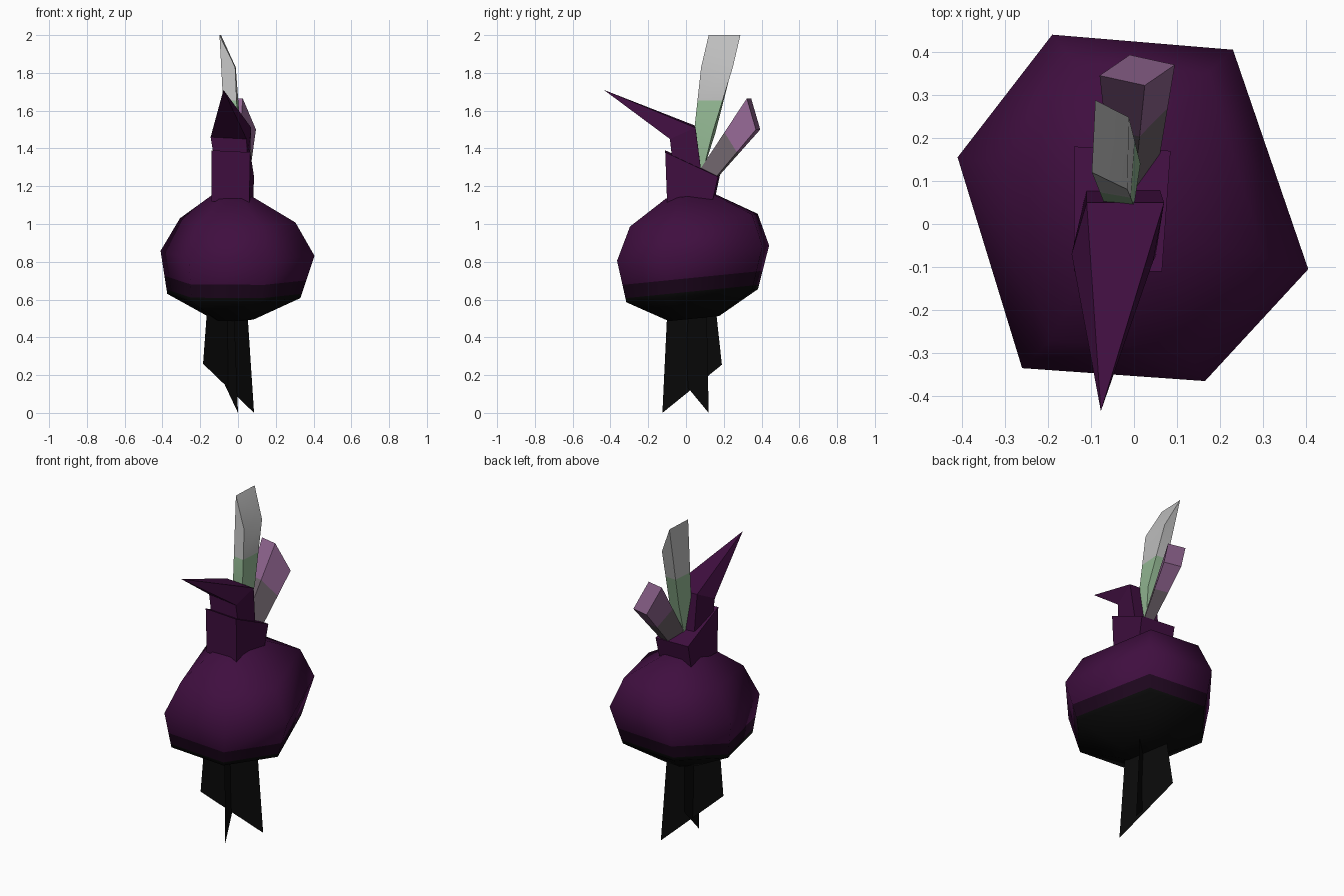
import bpy, bmesh, math
from mathutils import Vector

cube = bpy.data.objects.get("Cube")
if cube:
    bpy.data.objects.remove(cube, do_unlink=True)


def material(name, rgb):
    m = bpy.data.materials.new(name)
    m.use_nodes = True
    m.diffuse_color = (*rgb, 1)
    m.node_tree.nodes["Principled BSDF"].inputs["Base Color"].default_value = (*rgb, 1)
    return m


purple = material("deep purple", (0.05, 0.0045, 0.05))
dusk = material("dark purple", (0.013, 0.002, 0.013))
black = material("root black", (0.003, 0.003, 0.003))
green = material("pale green", (0.30, 0.49, 0.30))
grey = material("light grey", (0.52, 0.52, 0.52))
mauve = material("mauve", (0.28, 0.13, 0.28))
ash = material("ash grey", (0.15, 0.12, 0.14))


def mix(a, b, t):
    """Ring part of the way from ring a to ring b."""
    return [Vector(p).lerp(Vector(q), t) for p, q in zip(a, b)]


def loft(name, rings, bands, smooth=None):
    """Skin rings of equal length; bands gives one material per gap."""
    bm = bmesh.new()
    mats = list(dict.fromkeys(bands))
    loops = [[bm.verts.new(p) for p in ring] for ring in rings]
    for low, high, mat in zip(loops, loops[1:], bands):
        n = len(low)
        for i in range(n):
            j = (i + 1) % n
            bm.faces.new((low[i], low[j], high[j], high[i])).material_index = mats.index(mat)
    bm.faces.new(loops[0][::-1]).material_index = mats.index(bands[0])
    bm.faces.new(loops[-1]).material_index = mats.index(bands[-1])
    bmesh.ops.remove_doubles(bm, verts=bm.verts, dist=0.0005)
    bmesh.ops.recalc_face_normals(bm, faces=bm.faces)
    return finish(name, bm, mats, smooth)


def finish(name, bm, mats, smooth=None):
    me = bpy.data.meshes.new(name)
    bm.to_mesh(me)
    bm.free()
    for m in mats:
        me.materials.append(m)
    ob = bpy.data.objects.new(name, me)
    bpy.context.collection.objects.link(ob)
    if smooth:
        bpy.ops.object.select_all(action='DESELECT')
        ob.select_set(True)
        bpy.context.view_layer.objects.active = ob
        bpy.ops.object.shade_smooth_by_angle(angle=math.radians(smooth))
    return ob


# Bulb: uneven hexagon rings, leaning up towards the back
HEX = [(-0.26, -0.335), (0.165, -0.365), (0.405, -0.105),
       (0.23, 0.405), (-0.19, 0.44), (-0.41, 0.155)]


def bulb_ring(sx, sy, ox, oy, z):
    return [(x * sx + ox, y * sy + oy, z + 0.1 * (y * sy + oy)) for x, y in HEX]


base = bulb_ring(0.28, 0.33, -0.03, 0.03, 0.495)
lower = bulb_ring(0.865, 0.865, -0.02, 0, 0.617)
belly = bulb_ring(1, 1, 0, 0, 0.842)
shoulder = bulb_ring(0.75, 0.84, 0, 0.01, 1.016)
crown = bulb_ring(0.27, 0.32, -0.03, 0.01, 1.145)
loft("bulb",
     [base, lower, mix(lower, belly, 0.1), mix(lower, belly, 0.42), belly, shoulder, crown],
     [black, black, dusk, purple, purple, purple], smooth=75)

# Neck: square collar cut on a slope
loft("neck",
     [[(-0.14, -0.10, 1.12), (0.06, -0.10, 1.11), (0.08, 0.14, 1.12), (-0.14, 0.15, 1.12)],
      [(-0.14, -0.11, 1.39), (0.065, -0.11, 1.38), (0.085, 0.17, 1.25), (-0.14, 0.18, 1.26)]],
     [purple])

# Curled sprout ending in a point at the front
tip = (-0.077, -0.435, 1.71)
loft("pointed_sprout",
     [[(-0.13, -0.075, 1.37), (0.05, -0.075, 1.36), (0.06, 0.08, 1.28), (-0.11, 0.08, 1.28)],
      [(-0.145, -0.07, 1.46), (0.045, -0.085, 1.45), (0.07, 0.05, 1.51), (-0.11, 0.05, 1.52)],
      [tip] * 4],
     [purple, purple])

# Tall leaf stalk with a slanted end
root = [(-0.05, 0.07, 1.28), (-0.01, 0.07, 1.28), (-0.01, 0.09, 1.28), (-0.05, 0.09, 1.28)]
swell = [(-0.07, 0.05, 1.48), (0.0, 0.042, 1.48), (0.015, 0.14, 1.48), (-0.06, 0.155, 1.48)]
end = [(-0.098, 0.12, 2.0), (-0.015, 0.08, 1.83), (-0.012, 0.248, 1.83), (-0.09, 0.288, 2.0)]
change = [Vector(a).lerp(Vector(b), (1.655 - a[2]) / (b[2] - a[2])) for a, b in zip(swell, end)]
loft("tall_stalk", [root, swell, change, end], [green, green, grey], smooth=50)

# Short stalk leaning back
foot = [(-0.05, 0.085, 1.29), (0.0, 0.075, 1.29), (0.06, 0.16, 1.25), (0.0, 0.17, 1.25)]
top = [(-0.08, 0.345, 1.665), (0.025, 0.322, 1.665), (0.095, 0.37, 1.5), (-0.01, 0.393, 1.5)]
loft("short_stalk", [foot, mix(foot, top, 0.52), top], [ash, mauve])

# Roots: two crossed flat plates with slanted lower edges
plates = {
    "root_plate_side": [(-0.165, -0.09, 0.53), (0.05, 0.11, 0.53),
                        (0.085, 0.12, 0), (-0.185, -0.095, 0.26)],
    "root_plate_front": [(-0.02, -0.10, 0.52), (-0.10, 0.16, 0.53),
                         (-0.12, 0.19, 0.255), (0.0, -0.125, 0)],
}
for name, corners in plates.items():
    bm = bmesh.new()
    bm.faces.new([bm.verts.new(c) for c in corners])
    finish(name, bm, [black])
